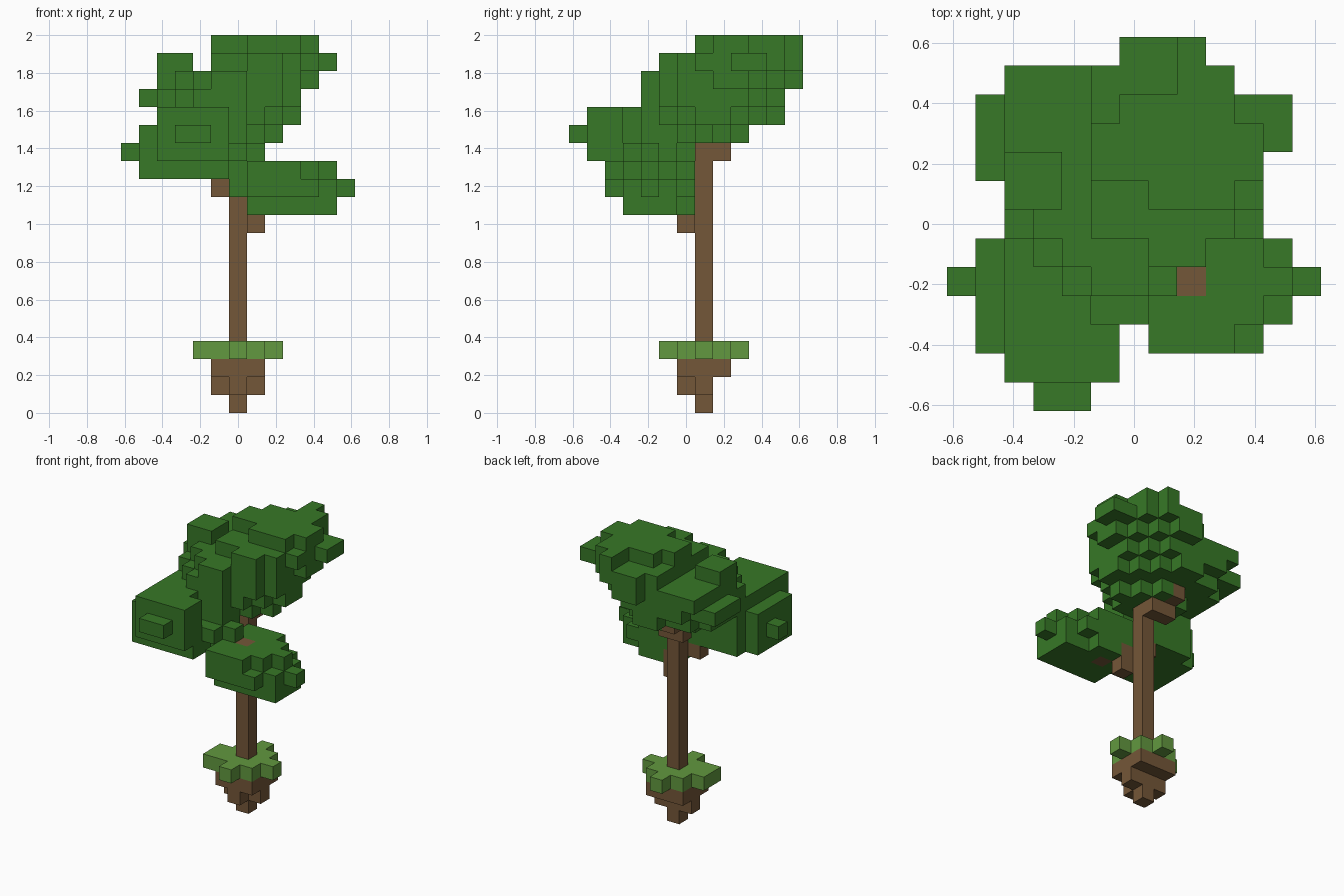
import bpy, bmesh
from mathutils import Vector

if "Cube" in bpy.data.objects:
    bpy.data.objects.remove(bpy.data.objects["Cube"], do_unlink=True)

UNIT = 2 / 21  # edge length of one block


def material(name, color):
    mat = bpy.data.materials.new(name)
    mat.use_nodes = True
    mat.diffuse_color = (*color, 1)
    mat.node_tree.nodes["Principled BSDF"].inputs["Base Color"].default_value = (*color, 1)
    return mat


leaf_green = material("leaf green", (0.038, 0.188, 0.02))
bark_brown = material("bark brown", (0.175, 0.095, 0.04))
grass_green = material("grass green", (0.122, 0.314, 0.05))


def layer(level, first_row, *spans):
    """Blocks of one level: each span is the first and last column of a row, front to back."""
    return {(column, first_row + row, level)
            for row, (low, high) in enumerate(spans)
            for column in range(low, high + 1)}


def column(x, y, bottom, top):
    return {(x, y, level) for level in range(bottom, top + 1)}


parts = {}

# Hanging clod of soil under the grass
parts["soil_clod"] = (bark_brown, layer(0, 1, (0, 0))
                      | layer(1, 0, (0, 0), (-1, 1))
                      | layer(2, 0, (-1, 1), (-1, 1), (-1, 1)))

# Ragged grass patch
parts["grass_patch"] = (grass_green, layer(
    3, -1, (0, 0), (-2, 1), (-2, 2), (-1, 1), (0, 0)))

# Trunk and its three branches
parts["trunk"] = (bark_brown, column(0, 1, 3, 16))
parts["front_branch"] = (bark_brown, column(1, 0, 10, 11) | column(2, -1, 11, 12)
                         | column(2, -2, 13, 13))
parts["side_branch"] = (bark_brown, column(-1, 0, 12, 12) | column(-1, -1, 13, 13))
parts["back_branch"] = (bark_brown, column(0, 2, 14, 14) | column(-1, 2, 14, 14)
                        | column(-1, 3, 15, 15))

# Low leaf cluster at the front
parts["low_foliage"] = (leaf_green,
    layer(11, -3, (1, 5), (1, 5), (1, 5), (1, 3))
    | layer(12, -4, (1, 4), (1, 5), (0, 6), (0, 5), (0, 4))
    | layer(13, -4, (1, 3), (1, 4), (0, 5), (0, 4), (1, 3)))

# Middle leaf cluster at the side
parts["middle_foliage"] = (leaf_green,
    layer(13, -4, (-5, -1), (-5, -1), (-5, -1), (-5, -1), (-4, -1))
    | layer(14, -5, (-4, -1), (-5, -1), (-5, 0), (-6, 1), (-5, 0), (-4, -1))
    | layer(15, -6, (-3, -2), (-4, -1), (-5, -1), (-5, -2), (-5, 0), (-5, 0), (-4, -1))
    | layer(16, -5, (-4, -1), (-4, -1), (-4, -2), (-4, 0), (-4, 1), (-4, 1)))

# Tall leaf cluster at the back, widening toward the top
parts["top_foliage"] = (leaf_green,
    layer(15, 0, (-3, 1), (-2, 2), (-2, 1), (-1, 0))
    | layer(16, 0, (-4, 2), (-4, 3), (-4, 3), (-4, 2), (-3, 1), (-1, 0))
    | layer(17, -2, (-2, 0), (-3, 2), (-4, 3), (-4, 3), (-5, 3), (-5, 3), (-5, 2), (-3, 1))
    | layer(18, -2, (-1, 0), (-2, 2), (-3, 3), (-4, 3), (-4, 4), (-4, 4), (-4, 3), (-4, 2), (0, 1))
    | layer(19, -1, (1, 2), (-1, 3), (-1, 4), (-1, 4), (-1, 5), (-1, 5), (-1, 3), (0, 2))
    | layer(19, 1, (-4, -3), (-4, -3))
    | layer(20, 1, (1, 3), (-1, 4), (-1, 4), (0, 3), (2, 3), (2, 2)))

# Each block belongs to the first part that claims it, so nothing overlaps
occupied = set()
for name, (mat, cells) in parts.items():
    cells -= occupied
    occupied |= cells


def build(name, mat, cells):
    """Skin the blocks of a part with outward faces wherever no block touches them."""
    bm = bmesh.new()
    for cell in sorted(cells):
        centre = Vector(cell) + Vector((0, 0, 0.5))
        for axis in range(3):
            for sign in (-1, 1):
                normal = Vector((0, 0, 0))
                normal[axis] = sign
                if tuple(int(a + b) for a, b in zip(cell, normal)) in occupied:
                    continue
                u = Vector((0, 0, 0))
                u[(axis + 1) % 3] = 0.5
                v = normal.cross(u)
                middle = centre + normal / 2
                bm.faces.new([bm.verts.new((middle + corner) * UNIT)
                              for corner in (u + v, v - u, -u - v, u - v)])
    bmesh.ops.remove_doubles(bm, verts=bm.verts[:], dist=UNIT / 100)
    mesh = bpy.data.meshes.new(name)
    bm.to_mesh(mesh)
    bm.free()
    mesh.materials.append(mat)
    bpy.context.collection.objects.link(bpy.data.objects.new(name, mesh))


for name, (mat, cells) in parts.items():
    build(name, mat, cells)
